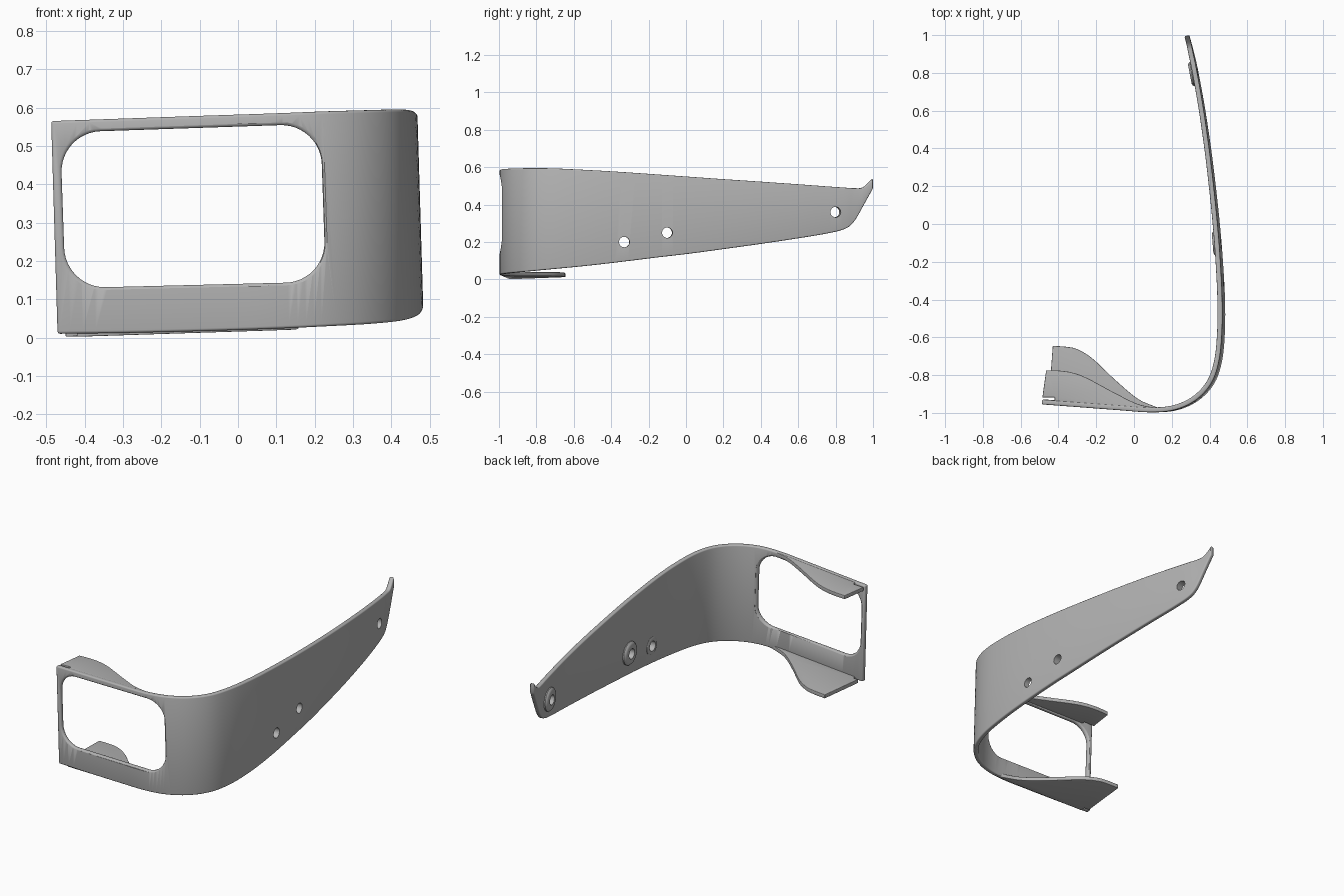
import bpy, bmesh, math
from mathutils import Vector, Matrix

if "Cube" in bpy.data.objects:
    bpy.data.objects.remove(bpy.data.objects["Cube"])

THICK, LEAN = 0.026, -0.03

grey = bpy.data.materials.new("satin grey")
grey.use_nodes = True
grey.diffuse_color = (0.45, 0.45, 0.45, 1)
grey.node_tree.nodes["Principled BSDF"].inputs["Base Color"].default_value = (0.45, 0.45, 0.45, 1)


def smooth_path(points, steps):
    """Catmull-Rom curve through points of any dimension."""
    p = [Vector(q) for q in points]
    p = [2 * p[0] - p[1]] + p + [2 * p[-1] - p[-2]]
    out = []
    for a, b, c, d in zip(p, p[1:], p[2:], p[3:]):
        for i in range(steps):
            t = i / steps
            out.append(0.5 * (2 * b + (c - a) * t + (2 * a - 5 * b + 4 * c - d) * t ** 2
                              + (3 * b - a - 3 * c + d) * t ** 3))
    return out + [p[-2]]


def loft(name, sections, bevel=0.0):
    """Closed solid through equal rings of points."""
    bm = bmesh.new()
    rings = [[bm.verts.new(v) for v in s] for s in sections]
    n = len(rings[0])
    for r, q in zip(rings, rings[1:]):
        for i in range(n):
            bm.faces.new((r[i], r[(i + 1) % n], q[(i + 1) % n], q[i]))
    bm.faces.new(rings[0])
    bm.faces.new(rings[-1])
    bmesh.ops.recalc_face_normals(bm, faces=bm.faces)
    if bevel:
        sharp = [e for e in bm.edges if e.calc_face_angle(0) > math.radians(50)]
        bmesh.ops.bevel(bm, geom=sharp, offset=bevel, segments=3, profile=0.5,
                        affect='EDGES', clamp_overlap=True)
    mesh = bpy.data.meshes.new(name)
    bm.to_mesh(mesh)
    bm.free()
    mesh.materials.append(grey)
    obj = bpy.data.objects.new(name, mesh)
    bpy.context.collection.objects.link(obj)
    return obj


def activate(obj):
    bpy.ops.object.select_all(action='DESELECT')
    obj.select_set(True)
    bpy.context.view_layer.objects.active = obj


def cut(obj, cutter):
    mod = obj.modifiers.new("cut", 'BOOLEAN')
    mod.operation, mod.solver, mod.object = 'DIFFERENCE', 'EXACT', cutter
    activate(obj)
    bpy.ops.object.modifier_apply(modifier=mod.name)


# Band: outer plan line with bottom and top heights (x, y, bottom, top)
path = smooth_path([
    (-0.48, -0.955, 0.010, 0.565), (-0.28, -0.970, 0.013, 0.572),
    (-0.08, -0.985, 0.018, 0.579), (0.10, -0.997, 0.024, 0.585),
    (0.23, -0.983, 0.030, 0.590), (0.34, -0.930, 0.036, 0.593),
    (0.42, -0.840, 0.044, 0.595), (0.460, -0.720, 0.055, 0.594),
    (0.475, -0.56, 0.070, 0.587), (0.475, -0.38, 0.090, 0.577),
    (0.463, -0.16, 0.117, 0.562), (0.448, 0.02, 0.138, 0.549),
    (0.427, 0.22, 0.165, 0.535), (0.405, 0.40, 0.190, 0.523),
    (0.376, 0.60, 0.220, 0.509), (0.350, 0.75, 0.245, 0.498),
    (0.331, 0.85, 0.270, 0.491), (0.320, 0.90, 0.310, 0.488),
    (0.310, 0.95, 0.395, 0.493), (0.299, 1.00, 0.485, 0.540)], 6)


def inward(i):
    a, b = path[max(i - 1, 0)], path[min(i + 1, len(path) - 1)]
    return Vector((a.y - b.y, b.x - a.x)).normalized()


def leaned(x, y, z):
    return Vector((x + LEAN * (z - 0.3), y, z))


sections = []
for i, p in enumerate(path):
    q = Vector((p[0], p[1])) + inward(i) * THICK
    sections.append([leaned(p[0], p[1], p[2]), leaned(p[0], p[1], p[3]),
                     leaned(q.x, q.y, p[3]), leaned(q.x, q.y, p[2])])
band = loft("curved_band", sections, 0.007)


def front_y(x):
    """Outer front surface depth at x."""
    for a, b in zip(path, path[1:]):
        if a[0] <= x <= b[0]:
            return a[1] + (b[1] - a[1]) * (x - a[0]) / (b[0] - a[0])
    return path[0][1]


# Window cutter: rounded, slightly flared at both faces
corners = [Vector(c) for c in ((-0.45, 0.129), (0.229, 0.146), (0.215, 0.558), (-0.464, 0.535))]
outline = []
for i, c in enumerate(corners):
    to_prev = (corners[i - 1] - c).normalized() * 0.105
    to_next = (corners[(i + 1) % 4] - c).normalized() * 0.105
    for k in range(13):
        a = math.pi / 2 * k / 12
        outline.append(c + to_prev * (1 - math.sin(a)) + to_next * (1 - math.cos(a)))
centre = sum(corners, Vector((0, 0))) / 4


def window_ring(depth, grow):
    ring = []
    for v in outline:
        d = v - centre
        w = centre + Vector((d.x * (1 + grow / 0.34), d.y * (1 + grow / 0.207)))
        ring.append((w.x, front_y(w.x - LEAN * (w.y - 0.3)) + depth, w.y))
    return ring


flare = 0.007
window = loft("window_cutter", [window_ring(d, g) for d, g in (
    (-0.05, flare), (0, flare), (0.003, flare * 0.3), (flare, 0),
    (THICK - flare, 0), (THICK - 0.003, flare * 0.3), (THICK, flare), (0.08, flare))])
cut(band, window)


def tube(name, profile, matrix, sides=32):
    """Solid of revolution along x from (x, radius) pairs."""
    rings = [[matrix @ Vector((x, r * math.cos(math.tau * k / sides), r * math.sin(math.tau * k / sides)))
              for k in range(sides)] for x, r in profile]
    return loft(name, rings)


# Screw holes in the side arm with raised bosses on the inner face
parts, cutters = [band], [window]
for label, y, z, radius, rise in (("front", -0.33, 0.20, 0.05, 0.006),
                                  ("middle", -0.10, 0.25, 0.065, 0.018),
                                  ("rear", 0.80, 0.36, 0.065, 0.018)):
    i = min(range(len(path)), key=lambda k: abs(path[k][1] - y) + (path[k][0] < 0.25) * 9)
    p, n = path[i], inward(i)
    x = p[0] + (y - p[1]) * -n.y / n.x
    at = Matrix.Translation(leaned(x, y, z)) @ Matrix.Rotation(math.atan2(n.y, n.x), 4, 'Z')
    boss = tube(label + "_boss", [(THICK * 0.6, radius), (THICK + rise * 0.4, radius),
                                  (THICK + rise * 0.8, radius * 0.9), (THICK + rise, radius * 0.75)], at)
    drill = tube(label + "_drill", [(-0.1, 0.028), (0.1, 0.028)], at)
    cut(band, drill)
    cut(boss, drill)
    parts.append(boss)
    cutters.append(drill)


# Flanges folded back from the top and bottom edges of the window
def flange(name, rear, base, rise_y):
    edge = [Vector((-0.10 + 0.26 * (1 - k / 6), 0)) for k in range(7)]
    edge += [Vector((-0.10 - 0.32 * k / 6, 0)) for k in range(1, 7)]
    for v in edge:
        v.y = front_y(v.x) + THICK * 0.5
    # The relief slit leaves a small gap at the free end
    notch = [Vector((-0.42, -0.918)), Vector((rear[0][0] - 0.02, -0.918))]
    loop = edge + notch + smooth_path(rear, 5)

    def height(v):
        return base + 0.035 * (v.x + 0.48) + rise_y * (v.y + 0.95)
    low = [(v.x, v.y, height(v)) for v in loop]
    high = [(v.x, v.y, height(v) + 0.022) for v in loop]
    return loft(name, [low, high], 0.003)


parts.append(flange("upper_flange", [
    (-0.465, -0.775), (-0.40, -0.776), (-0.33, -0.786), (-0.25, -0.815),
    (-0.10, -0.895), (0.02, -0.953), (0.12, -0.974)], 0.541, 0.0))
parts.append(flange("lower_flange", [
    (-0.43, -0.645), (-0.36, -0.650), (-0.30, -0.663), (-0.22, -0.712),
    (-0.10, -0.825), (0.02, -0.925), (0.12, -0.970)], 0.0, 0.035))

for c in cutters:
    bpy.data.objects.remove(c)
for obj in parts:
    activate(obj)
    bpy.ops.object.shade_smooth_by_angle(angle=math.radians(35))
